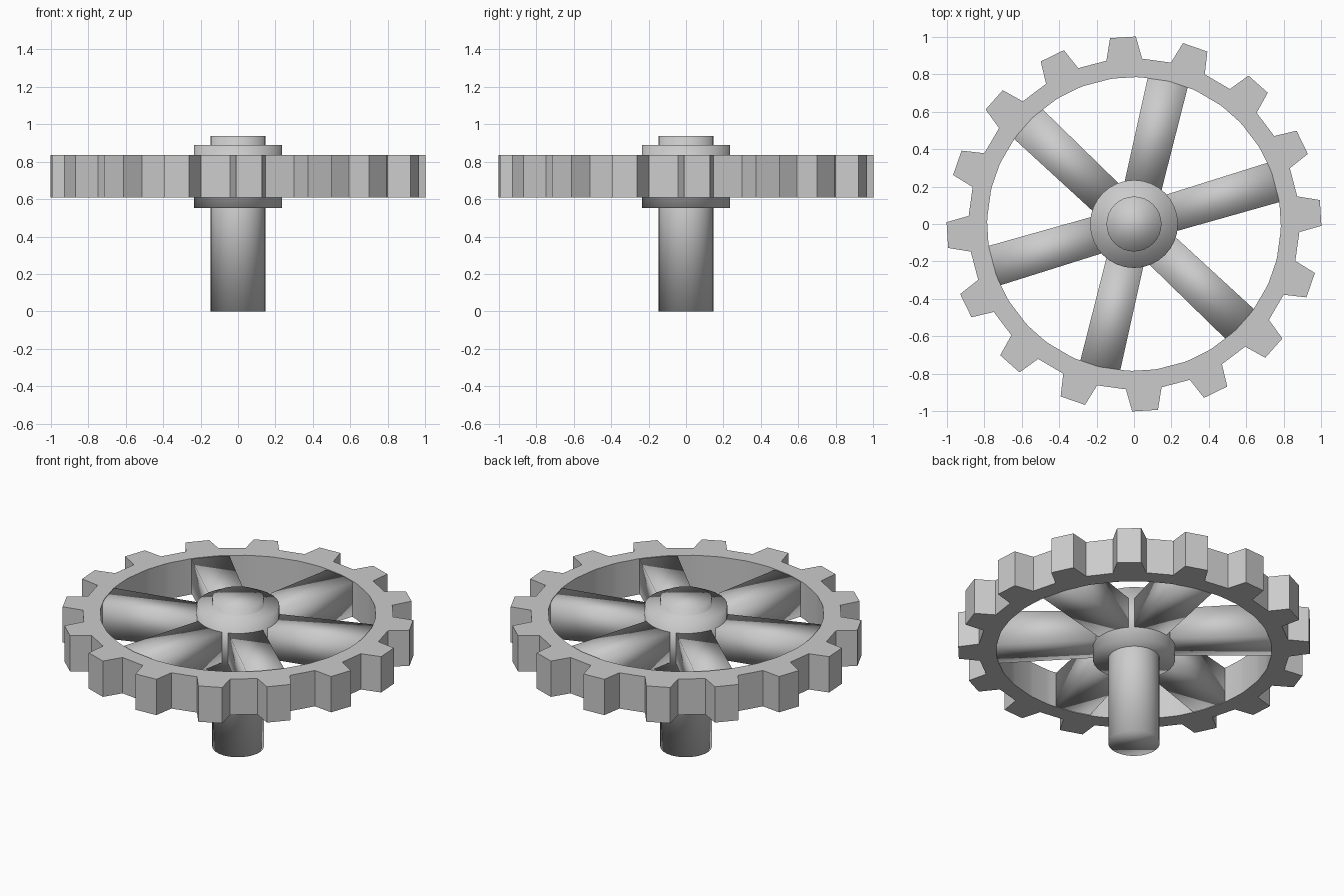
import bpy, bmesh
from math import sin, cos, radians, pi
from mathutils import Matrix, Vector

if "Cube" in bpy.data.objects:
    bpy.data.objects.remove(bpy.data.objects["Cube"])

RIM_LOW, RIM_TOP = 0.61, 0.835
MID = (RIM_LOW + RIM_TOP) / 2


def finish(name, bm):
    bmesh.ops.recalc_face_normals(bm, faces=bm.faces)
    mesh = bpy.data.meshes.new(name)
    bm.to_mesh(mesh)
    bm.free()
    obj = bpy.data.objects.new(name, mesh)
    bpy.context.collection.objects.link(obj)
    for p in mesh.polygons:
        p.use_smooth = True
    return obj


def cylinder(name, radius, low, high):
    bm = bmesh.new()
    bmesh.ops.create_cone(bm, cap_ends=True, segments=32, radius1=radius, radius2=radius,
                          depth=high - low, matrix=Matrix.Translation((0, 0, (low + high) / 2)))
    return finish(name, bm)


# Toothed rim: four profile points per tooth around an open ring
bm = bmesh.new()
tooth = [(-6.2, 0.885), (-3.95, 1.002), (3.95, 1.002), (6.2, 0.885)]
columns = []
for i in range(16):
    for offset, outer in tooth:
        a = radians(3.4 + i * 22.5 + offset)
        columns.append([bm.verts.new((r * cos(a), r * sin(a), z))
                        for r, z in ((outer, RIM_LOW), (outer, RIM_TOP),
                                     (0.785, RIM_TOP), (0.785, RIM_LOW))])
for i, c in enumerate(columns):
    d = columns[(i + 1) % len(columns)]
    for j in range(4):
        k = (j + 1) % 4
        bm.faces.new((c[j], d[j], d[k], c[k]))
rim = finish("toothed_rim", bm)
bpy.context.view_layer.objects.active = rim
rim.select_set(True)
bpy.ops.object.shade_smooth_by_angle(angle=radians(40))
rim.select_set(False)

# Axle and hub
cylinder("axle", 0.147, 0.0, 0.937)
cylinder("hub", 0.235, 0.552, 0.89)

# Six slightly flared box spokes
for i in range(6):
    bm = bmesh.new()
    turn = Matrix.Rotation(radians(16.6 + 60 * i), 4, 'Z')
    bmesh.ops.create_cube(bm, size=1)
    for v in bm.verts:
        outer = v.co.x > 0
        x = 0.79 if outer else 0.19
        w, h = (0.22, 0.218) if outer else (0.202, 0.19)
        v.co = turn @ Vector((x, v.co.y * w, MID + v.co.z * h))
    finish("spoke_%d" % (i + 1), bm)
